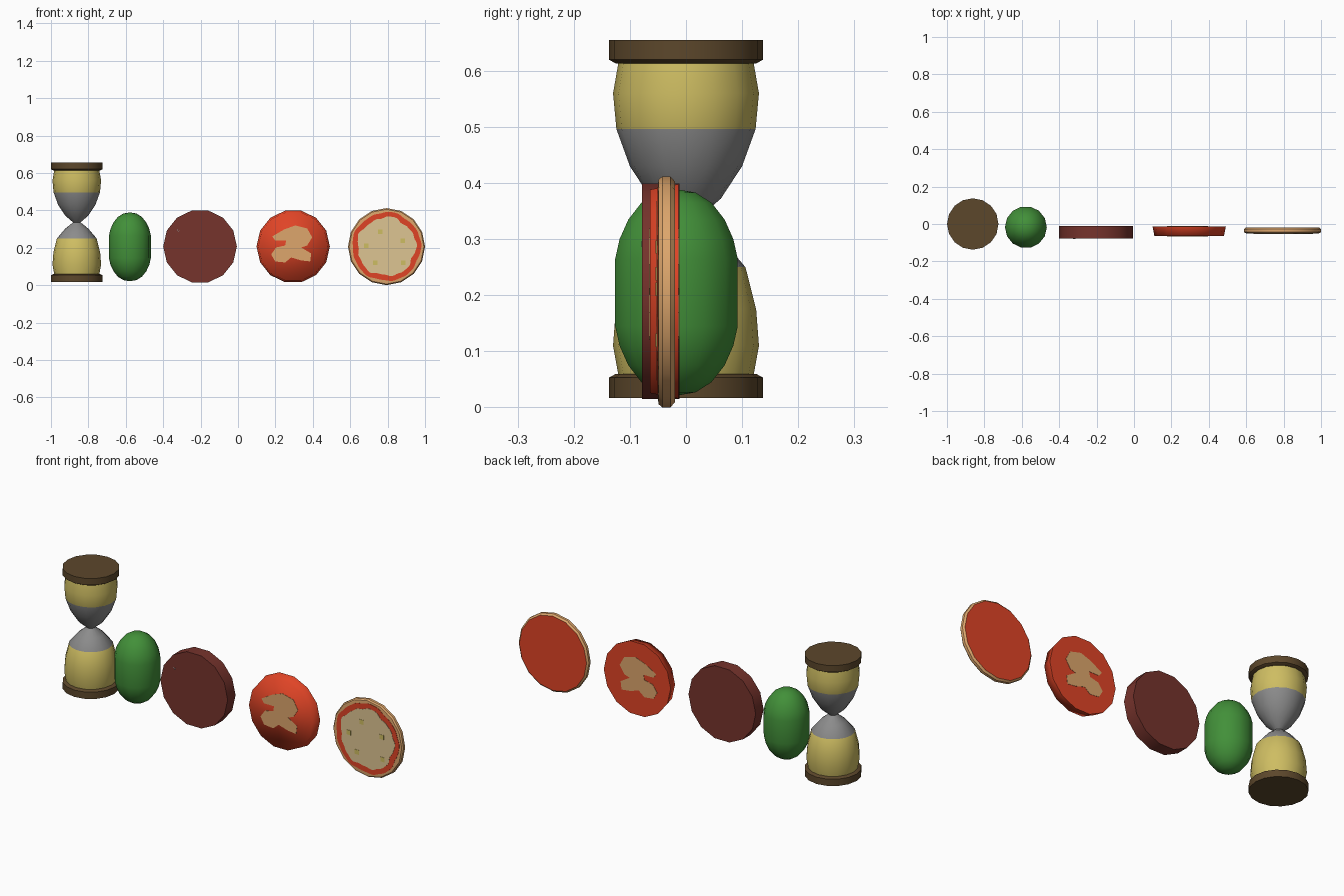
import bpy, bmesh, math

if "Cube" in bpy.data.objects:
    bpy.data.objects.remove(bpy.data.objects["Cube"])

def lin(c):
    c /= 255
    return c / 12.92 if c <= 0.04045 else ((c + 0.055) / 1.055) ** 2.4

def material(name, *rgb):
    m = bpy.data.materials.new(name)
    m.diffuse_color = (*[lin(c) for c in rgb], 1)
    m.use_nodes = True
    m.node_tree.nodes["Principled BSDF"].inputs["Base Color"].default_value = m.diffuse_color
    return m

WOOD = material("dark wood", 92, 71, 43)
SAND = material("sand yellow", 206, 189, 98)
GLASS = material("grey glass", 140, 140, 140)
GREEN = material("leaf green", 66, 144, 57)
MAROON = material("maroon", 118, 51, 44)
RED = material("tomato red", 224, 68, 38)
TAN = material("crust tan", 221, 166, 108)
CHEESE = material("pale cheese", 222, 197, 146)

def finish(name, bm, mats, loc, smooth=None):
    bmesh.ops.remove_doubles(bm, verts=bm.verts, dist=1e-5)
    bmesh.ops.recalc_face_normals(bm, faces=bm.faces)
    me = bpy.data.meshes.new(name)
    bm.to_mesh(me)
    bm.free()
    for m in mats:
        me.materials.append(m)
    ob = bpy.data.objects.new(name, me)
    bpy.context.collection.objects.link(ob)
    ob.location = loc
    if smooth:
        bpy.ops.object.select_all(action='DESELECT')
        ob.select_set(True)
        bpy.context.view_layer.objects.active = ob
        bpy.ops.object.shade_smooth_by_angle(angle=math.radians(smooth))
    return ob

def lathe(name, profile, n, loc, mats, axis='Z', pick=None, smooth=40):
    """Revolve (radius, height) points; pick(height) gives a face its material."""
    bm = bmesh.new()
    rings = []
    for r, h in profile:
        ring = []
        for i in range(n):
            a = 2 * math.pi * i / n
            u, v = r * math.cos(a), r * math.sin(a)
            ring.append(bm.verts.new((u, v, h) if axis == 'Z' else (u, h, v)))
        rings.append(ring)
    faces = []
    for k in range(len(rings) - 1):
        mid = (profile[k][1] + profile[k + 1][1]) / 2
        for i in range(n):
            j = (i + 1) % n
            faces.append((bm.faces.new((rings[k][i], rings[k][j], rings[k + 1][j], rings[k + 1][i])), mid))
    for k in (0, -1):
        if profile[k][0] > 0.002:
            faces.append((bm.faces.new(rings[k]), profile[k][1]))
    for f, h in faces:
        f.material_index = pick(h) if pick else 0
    return finish(name, bm, mats, loc, smooth)

def plate(name, outline, front, thick, loc, mat):
    """Thin plate in the xz plane, from y = front going back by thick."""
    bm = bmesh.new()
    f = bm.faces.new([bm.verts.new((x, front, z)) for x, z in outline])
    ext = bmesh.ops.extrude_face_region(bm, geom=[f], use_keep_orig=True)
    for v in ext['geom']:
        if isinstance(v, bmesh.types.BMVert):
            v.co.y += thick
    return finish(name, bm, [mat], loc)

# hourglass: sand at both ends, bare glass in the middle
HX = -0.862
lathe("hourglass_glass",
      [(.12, .055), (.13, .11), (.125, .175), (.106, .25), (.062, .302), (.02, .336),
       (.062, .372), (.1, .43), (.124, .496), (.13, .56), (.12, .617)],
      16, (HX, 0, 0), [GLASS, SAND], pick=lambda h: int(h < .25 or h > .496))
for name, zs in (("hourglass_base", (.017, .053, .06)), ("hourglass_top", (.655, .62, .613))):
    lathe(name, [(.1375, zs[0]), (.1375, zs[1]), (.125, zs[2])], 16, (HX, 0, 0), [WOOD])

# green rounded capsule
half = [(.112, .06), (.104, .095), (.088, .13), (.064, .16), (.035, .178), (0, .184)]
lathe("green_capsule", [(r, -h) for r, h in reversed(half)] + half, 14,
      (-.578, -.017, .205), [GREEN], smooth=60)

# maroon disc with tiny flecks
DISC = (-.203, 0, .207)
lathe("maroon_disc", [(.197, -.078), (.197, -.012)], 14, DISC, [MAROON], 'Y')
for i, (x, z) in enumerate(((-.12, .088), (-.111, .084), (-.115, .081))):
    s = .002
    sq = [(x - s, z - s), (x + s, z - s), (x + s, z + s), (x - s, z + s)]
    plate(f"disc_fleck_{i}", sq, -.079, .002, DISC, GLASS)

# red slice with a tan patch on both faces
SLICE = (.295, 0, .207)
lathe("red_slice", [(.186, -.064), (.196, -.013)], 14, SLICE, [RED], 'Y', smooth=88)
patch = [(-9, 17), (2, 21), (14, 18), (19, 9), (14, 1), (8, -1), (18, -7), (17, -15), (8, -14),
         (-2, -11), (-8, -16), (-18, -15), (-22, -8), (-17, -1), (-8, 1), (-7, 6), (-18, 6), (-21, 10)]
patch = [(x * .00535, z * .00535) for x, z in patch]
plate("slice_patch_front", patch, -.0655, .003, SLICE, TAN)
plate("slice_patch_back", patch, -.0145, .003, SLICE, TAN)

# flat round pie: tan crust, red underside, sauce and cheese layers
PIE = (.794, 0, .206)
lathe("pie_crust", [(.19, -.05), (.2, -.049), (.206, -.042), (.206, -.028), (.197, -.02)], 16, PIE,
      [TAN, RED], 'Y', pick=lambda h: int(h > -.021))

def wavy(r, w, n=72):
    pts = []
    for i in range(n):
        a = 2 * math.pi * i / n
        q = r + w * (math.sin(5 * a + .6) + .7 * math.sin(9 * a + 2) + .4 * math.sin(17 * a))
        pts.append((q * math.cos(a), q * math.sin(a)))
    return pts

plate("pie_sauce", wavy(.183, .003), -.0515, .003, PIE, RED)
plate("pie_cheese", wavy(.156, .005), -.053, .003, PIE, CHEESE)
for i, (x, z) in enumerate(((-.033, .08), (.086, .032), (-.107, .005), (-.06, -.086), (.09, -.086))):
    s = .012
    sq = [(x - s, z - s), (x + s, z - s), (x + s, z + s), (x - s, z + s)]
    plate(f"pie_topping_{i}", sq, -.0545, .003, PIE, SAND)
